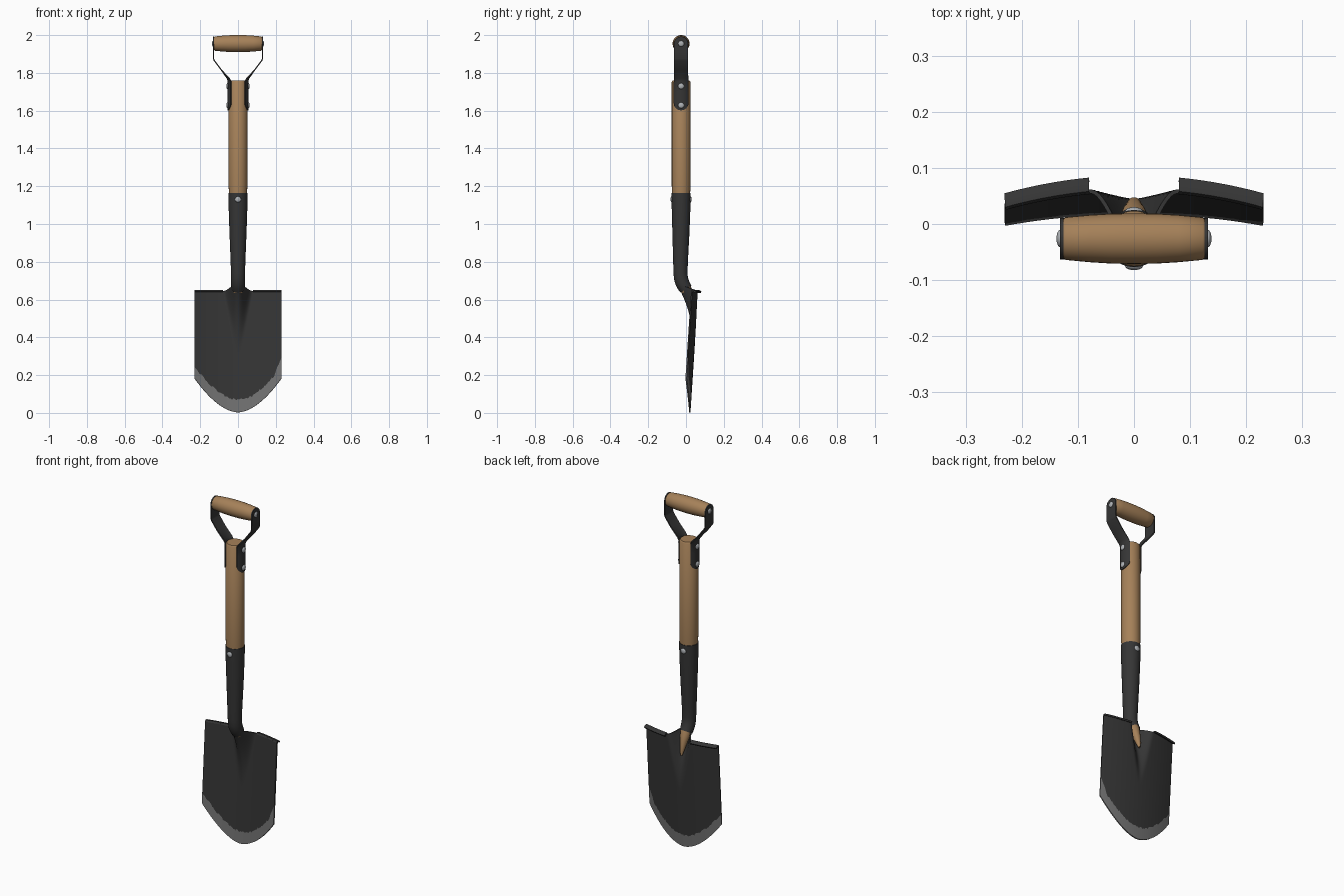
import bpy, bmesh, math, random
from mathutils import Vector

if "Cube" in bpy.data.objects:
    bpy.data.objects.remove(bpy.data.objects["Cube"])

random.seed(4)
CY = -0.026  # handle axis


def material(name, rgb):
    m = bpy.data.materials.new(name)
    m.diffuse_color = (*rgb, 1)
    m.use_nodes = True
    m.node_tree.nodes["Principled BSDF"].inputs["Base Color"].default_value = m.diffuse_color
    return m


WOOD = material("wood", (0.38, 0.22, 0.10))
DARK = material("dark_steel", (0.036, 0.036, 0.036))
WORN = material("worn_steel", (0.17, 0.17, 0.17))
RIVET = material("rivet_steel", (0.42, 0.44, 0.46))


def finish(name, bm, mats, thick=0.0, angle=35):
    bmesh.ops.remove_doubles(bm, verts=bm.verts, dist=1e-5)
    bmesh.ops.recalc_face_normals(bm, faces=bm.faces)
    me = bpy.data.meshes.new(name)
    bm.to_mesh(me)
    bm.free()
    ob = bpy.data.objects.new(name, me)
    bpy.context.collection.objects.link(ob)
    for m in mats:
        me.materials.append(m)
    bpy.ops.object.select_all(action='DESELECT')
    ob.select_set(True)
    bpy.context.view_layer.objects.active = ob
    if thick:
        mod = ob.modifiers.new("thickness", 'SOLIDIFY')
        mod.thickness = thick
        mod.offset = 0
        bpy.ops.object.modifier_apply(modifier=mod.name)
    bpy.ops.object.shade_smooth_by_angle(angle=math.radians(angle))
    return ob


def grid(rows, mat_rule=None):
    bm = bmesh.new()
    vs = [[bm.verts.new(p) for p in r] for r in rows]
    for i in range(len(vs) - 1):
        for j in range(len(vs[0]) - 1):
            f = bm.faces.new((vs[i][j], vs[i][j + 1], vs[i + 1][j + 1], vs[i + 1][j]))
            if mat_rule:
                f.material_index = mat_rule(i, j)
    return bm


def tube(name, path, mat, n=32, caps=True):
    """Round sweep through (y, z, radius) points."""
    bm = bmesh.new()
    rings = []
    for i, (y, z, r) in enumerate(path):
        a, b = path[max(i - 1, 0)], path[min(i + 1, len(path) - 1)]
        t = Vector((0, b[0] - a[0], b[1] - a[1]))
        t = t.normalized() if t.length > 1e-6 else Vector((0, 0, 1))
        nrm = Vector((0, t.z, -t.y))
        rings.append([bm.verts.new(Vector((r * math.cos(k * math.tau / n), y, z))
                                   + nrm * r * math.sin(k * math.tau / n)) for k in range(n)])
    for p, q in zip(rings, rings[1:]):
        for k in range(n):
            bm.faces.new((p[k], p[(k + 1) % n], q[(k + 1) % n], q[k]))
    if caps:
        bm.faces.new(rings[0])
        bm.faces.new(rings[-1])
    return finish(name, bm, [mat])


def rivet(name, loc, axis):
    """Low domed rivet head pointing along axis."""
    bm = bmesh.new()
    bmesh.ops.create_uvsphere(bm, u_segments=16, v_segments=8, radius=0.016)
    rot = Vector((0, 0, 1)).rotation_difference(Vector(axis)).to_matrix()
    for v in bm.verts:
        v.co.z *= 0.45
        v.co = rot @ v.co + Vector(loc)
    finish(name, bm, [RIVET], angle=60)


# Blade: curved sheet with a groove pressed forward under the socket
def bell(s):
    return math.cos(min(abs(s), 1) * math.pi / 2) ** 2


def sheet_y(x, z):
    return 0.02 + 0.065 * z - 0.6 * x * x


def blade_y(x, z):
    t = max(0, (z - 0.3) / 0.35)
    w = 0.08 * min(t, 1) ** 0.8 + 1e-4
    return sheet_y(x, z) - 0.09 * t ** 2.2 * bell(x / w)


NX, NZ = 72, 44
xs = [0.23 * (2 * j / NX - 1) for j in range(NX + 1)]
worn = [0.06 + 0.012 * random.random() - 0.06 * x * x + max(0, x - 0.19) * 1.2 for x in xs]
rows = []
for i in range(NZ + 4):
    row = []
    for j, x in enumerate(xs):
        low = 0.18 * (abs(x) / 0.23) ** 1.8 + 0.003
        top = 0.645 + 0.037 * bell(x / 0.08)
        if i < 4:
            z = low + worn[j] * i / 3
        else:
            z = low + worn[j] + (top - low - worn[j]) * (i - 3) / NZ
        row.append((x, blade_y(x, z), z))
    rows.append(row)
finish("blade", grid(rows, lambda i, j: 1 if i < 3 else 0), [DARK, WORN], 0.007)

# Foot treads: top edges folded backwards
for s, side in ((-1, "left"), (1, "right")):
    lip = []
    for dy, z in ((-0.001, 0.640), (0.002, 0.647), (0.012, 0.645), (0.022, 0.638)):
        lip.append([(s * (0.08 + 0.15 * k / 10), sheet_y(0.08 + 0.15 * k / 10, 0.645) + dy, z)
                    for k in range(11)])
    finish(side + "_tread", grid(lip), [DARK], 0.009)

# Socket: tapered tube that bends into the blade, open at the lower end
tube("socket", [(CY, 1.165, 0.046), (CY, 1.165, 0.051), (CY, 1.1, 0.050), (-0.027, 0.95, 0.045),
                (-0.029, 0.8, 0.039), (-0.029, 0.74, 0.037), (-0.027, 0.715, 0.037),
                (-0.021, 0.692, 0.037), (-0.011, 0.672, 0.036), (0.0, 0.655, 0.034)],
     DARK, caps=False)

# Wooden core showing in the groove behind the socket
tube("shaft_tip", [(-0.027, 0.72, 0.03), (-0.02, 0.69, 0.031), (-0.002, 0.657, 0.031),
                   (0.02, 0.61, 0.021), (0.036, 0.56, 0.012), (0.042, 0.535, 0.005)], WOOD, 20)

# Wooden shaft
tube("shaft", [(CY, 1.10, 0.046), (CY, 1.16, 0.048), (CY, 1.2, 0.0495), (CY, 1.752, 0.0495),
               (CY, 1.76, 0.044)], WOOD, 40)

# Grip: barrel-shaped bar between the straps
GZ = 1.955
grip = tube("grip", [(0, -0.127, 0.034), (0, -0.122, 0.038), (0, -0.08, 0.042), (0, -0.04, 0.0445),
                     (0, 0, 0.045), (0, 0.04, 0.0445), (0, 0.08, 0.042), (0, 0.122, 0.038),
                     (0, 0.127, 0.034)], WOOD, 32)
for v in grip.data.vertices:
    x, y, z = v.co
    v.co = (z, y + CY, GZ - x)

# Straps: wrapped round the shaft, splayed out, then straight up to the grip
HW = 0.037
Z0, Z1 = 1.602, GZ + HW
path = [(0.052, Z0 + HW * (1 - math.cos(k * math.pi / 16))) for k in range(9)]
path += [(0.052, 1.70), (0.052, 1.755), (0.056, 1.77), (0.09, 1.818), (0.126, 1.866),
         (0.129, 1.875), (0.129, 1.92)]
path += [(0.129, GZ + HW * math.sin(k * math.pi / 16)) for k in range(9)]
for s, side in ((-1, "left"), (1, "right")):
    rows = []
    for x, z in path:
        d = max(Z0 + HW - z, z - GZ, 0)
        hw = max(math.sqrt(max(HW * HW - d * d, 0)), 0.003)
        wrap = max(0, min(1, (1.80 - z) / 0.045))
        row = []
        for k in range(13):
            y = hw * (k / 6 - 1)
            dx = (0.052 - math.sqrt(0.052 ** 2 - y * y)) * wrap
            row.append((s * (x - dx), CY + y, z))
        rows.append(row)
    finish(side + "_strap", grid(rows), [DARK], 0.006)
    # Strap rivets
    for n, (x, z) in enumerate(((0.055, 1.628), (0.055, 1.73), (0.131, GZ))):
        rivet(f"{side}_strap_rivet_{n + 1}", (s * x, CY, z), (s, 0, 0))

# Socket rivets, front and back
for s, side in ((-1, "front"), (1, "back")):
    rivet(side + "_socket_rivet", (0, CY + s * 0.049, 1.13), (0, s, 0))
